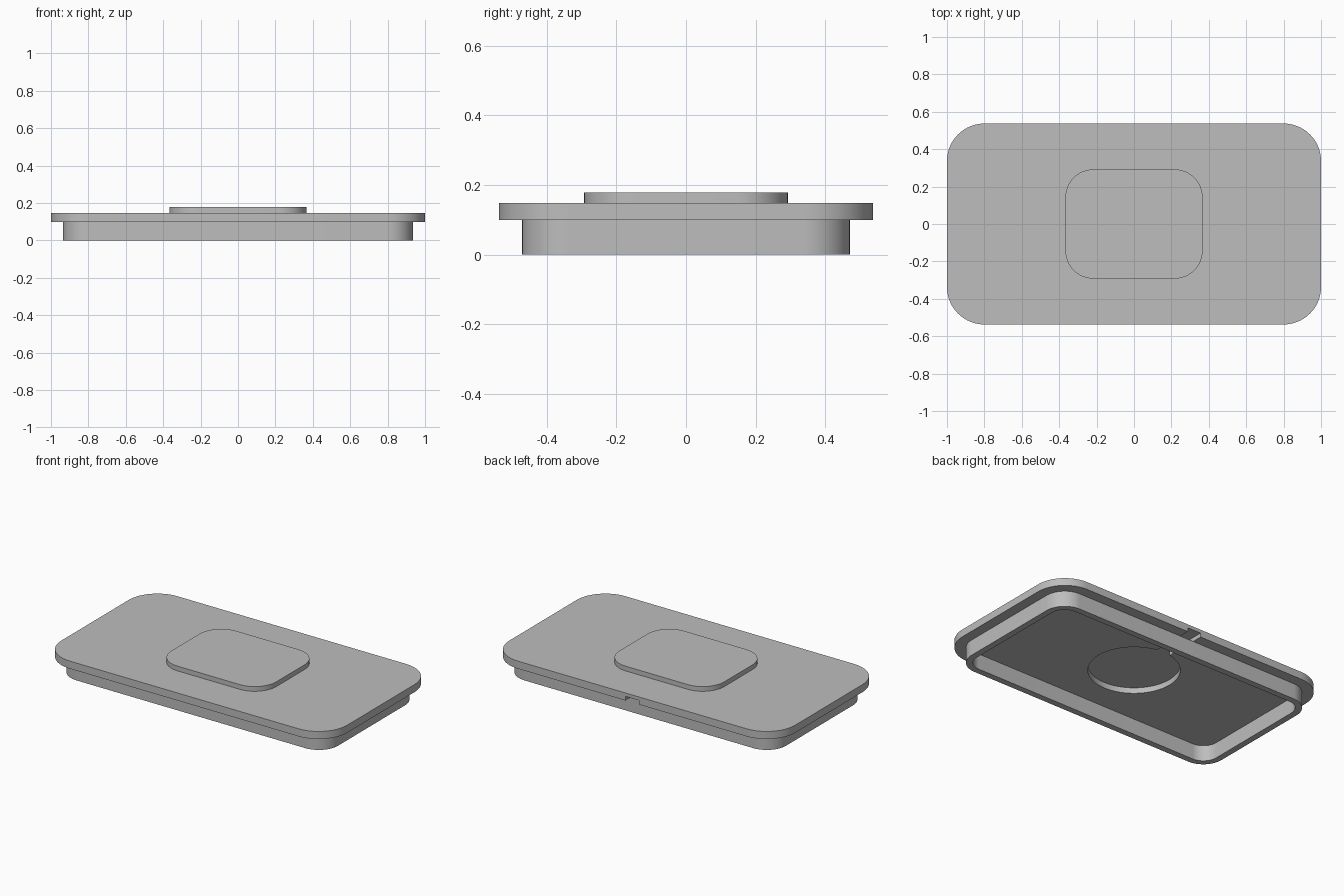
import bpy
import bmesh
import math

cube = bpy.data.objects.get("Cube")
if cube:
    bpy.data.objects.remove(cube, do_unlink=True)

# One plain grey for the whole body
grey = bpy.data.materials.new("light_grey")
grey.use_nodes = True
colour = (0.51, 0.51, 0.51, 1)
grey.diffuse_color = colour
grey.node_tree.nodes["Principled BSDF"].inputs["Base Color"].default_value = colour


def outline(hx, hy, radius, steps=16):
    """Counter-clockwise rounded rectangle with the given half sizes."""
    points = []
    corners = ((1, 1), (-1, 1), (-1, -1), (1, -1))
    for quarter, (sx, sy) in enumerate(corners):
        for i in range(steps + 1):
            a = math.pi / 2 * (quarter + i / steps)
            points.append((sx * (hx - radius) + radius * math.cos(a),
                           sy * (hy - radius) + radius * math.sin(a)))
    return points


def make_object(name, bm):
    bmesh.ops.recalc_face_normals(bm, faces=bm.faces)
    mesh = bpy.data.meshes.new(name)
    bm.to_mesh(mesh)
    bm.free()
    mesh.materials.append(grey)
    obj = bpy.data.objects.new(name, mesh)
    bpy.context.collection.objects.link(obj)
    return obj


def slab(name, points, z0, z1, inner=None):
    """Extrude an outline; an inner outline turns it into an open ring."""
    bm = bmesh.new()

    def rings(pts):
        return [[bm.verts.new((x, y, z)) for x, y in pts] for z in (z0, z1)]

    def strip(a, b):
        for i in range(len(a)):
            j = (i + 1) % len(a)
            bm.faces.new((a[i], a[j], b[j], b[i]))

    low, high = rings(points)
    strip(low, high)
    if inner:
        in_low, in_high = rings(inner)
        strip(in_high, in_low)
        strip(in_low, low)
        strip(high, in_high)
    else:
        bm.faces.new(low)
        bm.faces.new(high)
    return make_object(name, bm)


def activate(obj):
    bpy.ops.object.select_all(action="DESELECT")
    obj.select_set(True)
    bpy.context.view_layer.objects.active = obj


def cut(obj, cutter):
    cutter.hide_render = True
    mod = obj.modifiers.new("cut", "BOOLEAN")
    mod.operation = "DIFFERENCE"
    mod.solver = "EXACT"
    mod.object = cutter
    activate(obj)
    bpy.ops.object.modifier_apply(modifier=mod.name)
    bpy.data.objects.remove(cutter, do_unlink=True)


# Main levels
RIM_Z, PLATE_Z, TOP_Z = 0.10, 0.148, 0.178

# Overhanging top plate
plate = slab("top_plate", outline(1.0, 0.537, 0.2), RIM_Z, PLATE_Z)

# Round recess underneath, and the channel leading from it to the back edge
disc = [(0.265 * math.cos(math.tau * i / 96), 0.265 * math.sin(math.tau * i / 96))
        for i in range(96)]
cut(plate, slab("recess_cutter", disc, RIM_Z - 0.05, RIM_Z + 0.036))
channel = [(-0.048, 0.2), (0.048, 0.2), (0.048, 0.6), (-0.048, 0.6)]
cut(plate, slab("channel_cutter", channel, RIM_Z - 0.05, RIM_Z + 0.026))

# Thin wall below the plate, open at the bottom
skirt = slab("lower_skirt", outline(0.935, 0.47, 0.135), 0, RIM_Z,
             inner=outline(0.895, 0.43, 0.095))

# Raised pad on top
pad = slab("raised_pad", outline(0.367, 0.292, 0.15), PLATE_Z, TOP_Z)

for part in (plate, skirt, pad):
    activate(part)
    bpy.ops.object.shade_smooth_by_angle(angle=math.radians(30))
